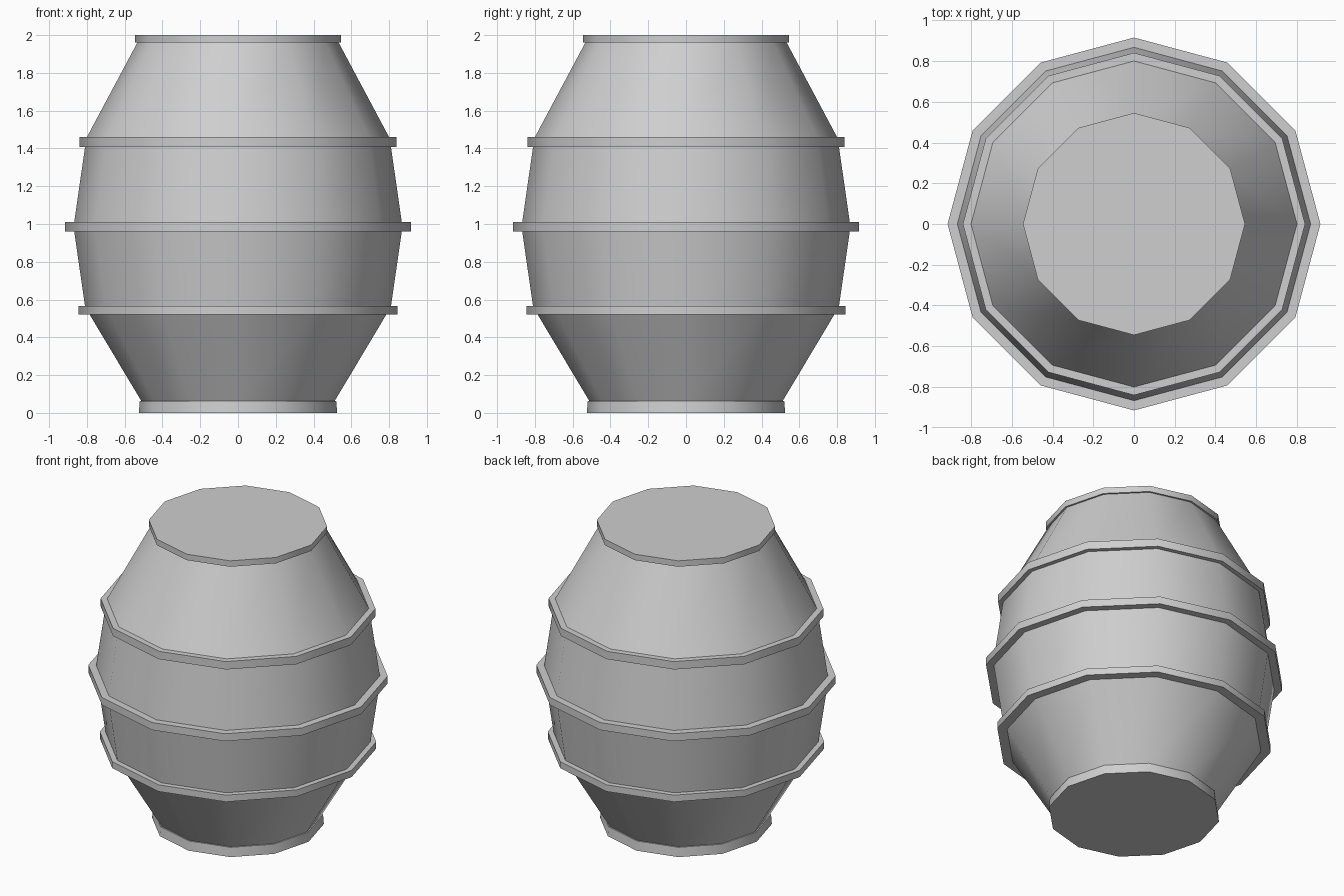
import bpy
import bmesh
import math

if "Cube" in bpy.data.objects:
    bpy.data.objects.remove(bpy.data.objects["Cube"])

SIDES = 12

grey = bpy.data.materials.new("light_grey")
grey.diffuse_color = (0.62, 0.62, 0.62, 1.0)
grey.use_nodes = True
grey.node_tree.nodes["Principled BSDF"].inputs["Base Color"].default_value = grey.diffuse_color


def lathe(name, profile):
    """Turn a bottom-to-top (radius, height) profile around z."""
    bm = bmesh.new()
    rings = []
    for r, z in profile:
        if r == 0:
            rings.append([bm.verts.new((0, 0, z))] * SIDES)
        else:
            rings.append([bm.verts.new((r * math.cos(math.tau * i / SIDES),
                                        r * math.sin(math.tau * i / SIDES), z))
                          for i in range(SIDES)])
    for low, high in zip(rings, rings[1:]):
        for i in range(SIDES):
            j = (i + 1) % SIDES
            corners = [low[i], low[j], high[j], high[i]]
            bm.faces.new(list(dict.fromkeys(corners)))
    mesh = bpy.data.meshes.new(name)
    bm.to_mesh(mesh)
    bm.free()
    mesh.materials.append(grey)
    obj = bpy.data.objects.new(name, mesh)
    bpy.context.collection.objects.link(obj)
    bpy.ops.object.select_all(action='DESELECT')
    obj.select_set(True)
    bpy.context.view_layer.objects.active = obj
    bpy.ops.object.shade_smooth_by_angle(angle=math.radians(35))
    return obj


# Base and lid rims, each closed by a flat fan
lathe("base_rim", [(0, 0), (0.525, 0), (0.52, 0.063), (0.512, 0.063)])
lathe("lid_rim", [(0.533, 1.96), (0.545, 1.96), (0.545, 2.0), (0, 2.0)])

# Wall sections between the hoops
lathe("lower_wall", [(0.512, 0.063), (0.785, 0.52)])
lathe("lower_middle_wall", [(0.81, 0.565), (0.867, 0.96)])
lathe("upper_middle_wall", [(0.867, 1.01), (0.81, 1.407)])
lathe("upper_wall", [(0.80, 1.46), (0.533, 1.96)])

# Hoops: bottom ledge, outer band, top ledge
for name, inner_low, outer, inner_high, z0, z1 in [
        ("lower_hoop", 0.785, 0.845, 0.81, 0.52, 0.565),
        ("middle_hoop", 0.867, 0.915, 0.867, 0.96, 1.01),
        ("upper_hoop", 0.81, 0.84, 0.80, 1.407, 1.46)]:
    lathe(name, [(inner_low, z0), (outer, z0), (outer, z1), (inner_high, z1)])
